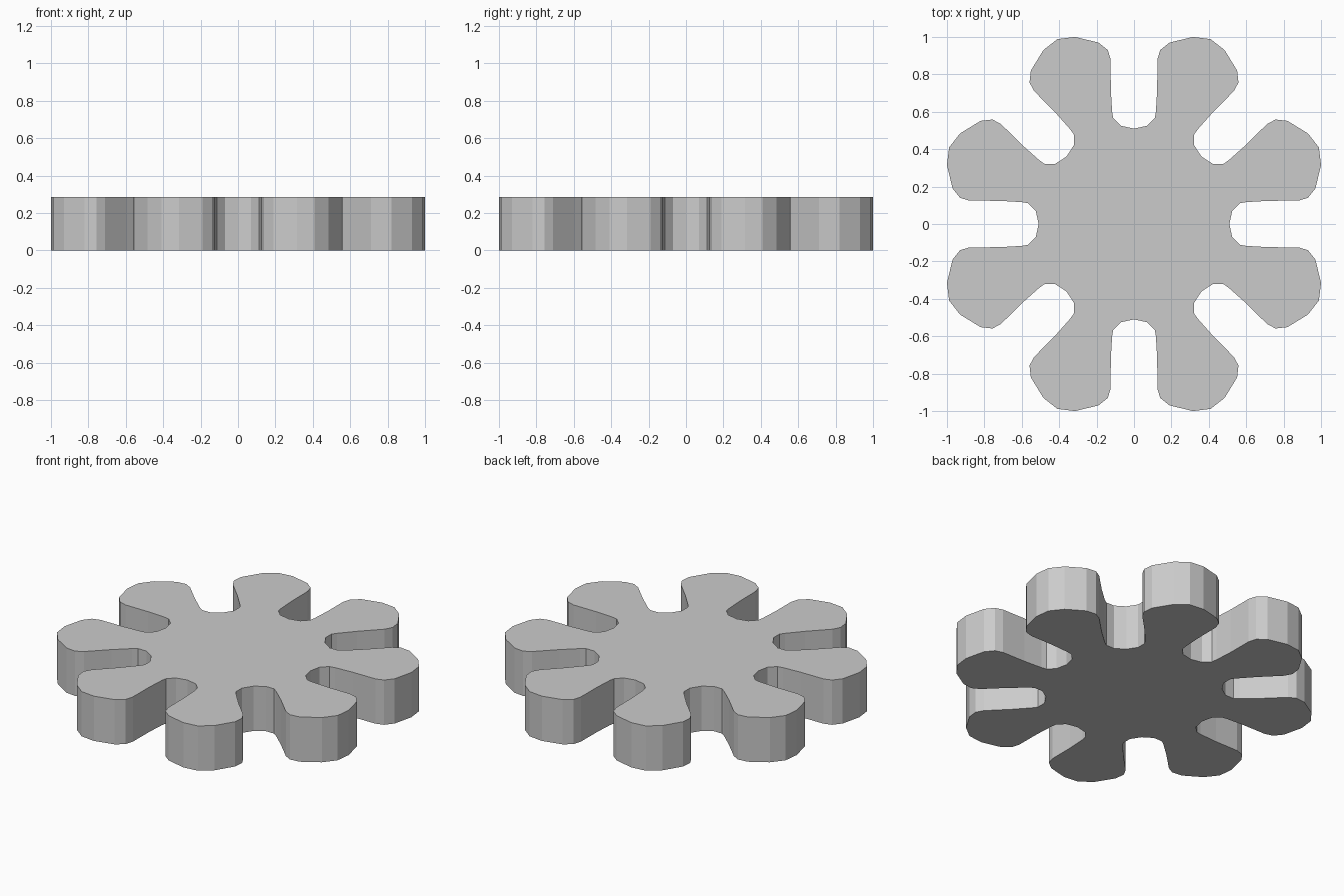
import bpy, bmesh
from math import atan2, hypot, cos, sin, pi

if "Cube" in bpy.data.objects:
    bpy.data.objects.remove(bpy.data.objects["Cube"])

HEIGHT = 0.285
LOBES = 8

# Half a lobe: from the notch bottom (on +x) out to the lobe tip
half = [(0.51, 0.0), (0.525, 0.07), (0.566, 0.111), (0.60, 0.117), (0.72, 0.124),
        (0.88, 0.125), (0.93, 0.14), (0.97, 0.19), (1.0, 0.315)]
polar = [(hypot(x, y), atan2(y, x)) for x, y in half]
step = 2 * pi / LOBES

# Full lobe = half + tip + mirrored half (without the next notch bottom)
lobe = polar + [(1.07, step / 2)] + [(r, step - a) for r, a in reversed(polar[1:])]
outline = [(r * cos(a + k * step), r * sin(a + k * step))
           for k in range(LOBES) for r, a in lobe]

# Extrude the outline into a flat-shaded plate
bm = bmesh.new()
face = bm.faces.new([bm.verts.new((x, y, 0)) for x, y in outline])
ext = bmesh.ops.extrude_face_region(bm, geom=[face], use_keep_orig=True)
top = [g for g in ext["geom"] if isinstance(g, bmesh.types.BMVert)]
bmesh.ops.translate(bm, verts=top, vec=(0, 0, HEIGHT))
bmesh.ops.recalc_face_normals(bm, faces=bm.faces[:])
mesh = bpy.data.meshes.new("lobed_knob")
bm.to_mesh(mesh)
bm.free()
bpy.context.collection.objects.link(bpy.data.objects.new("lobed_knob", mesh))
